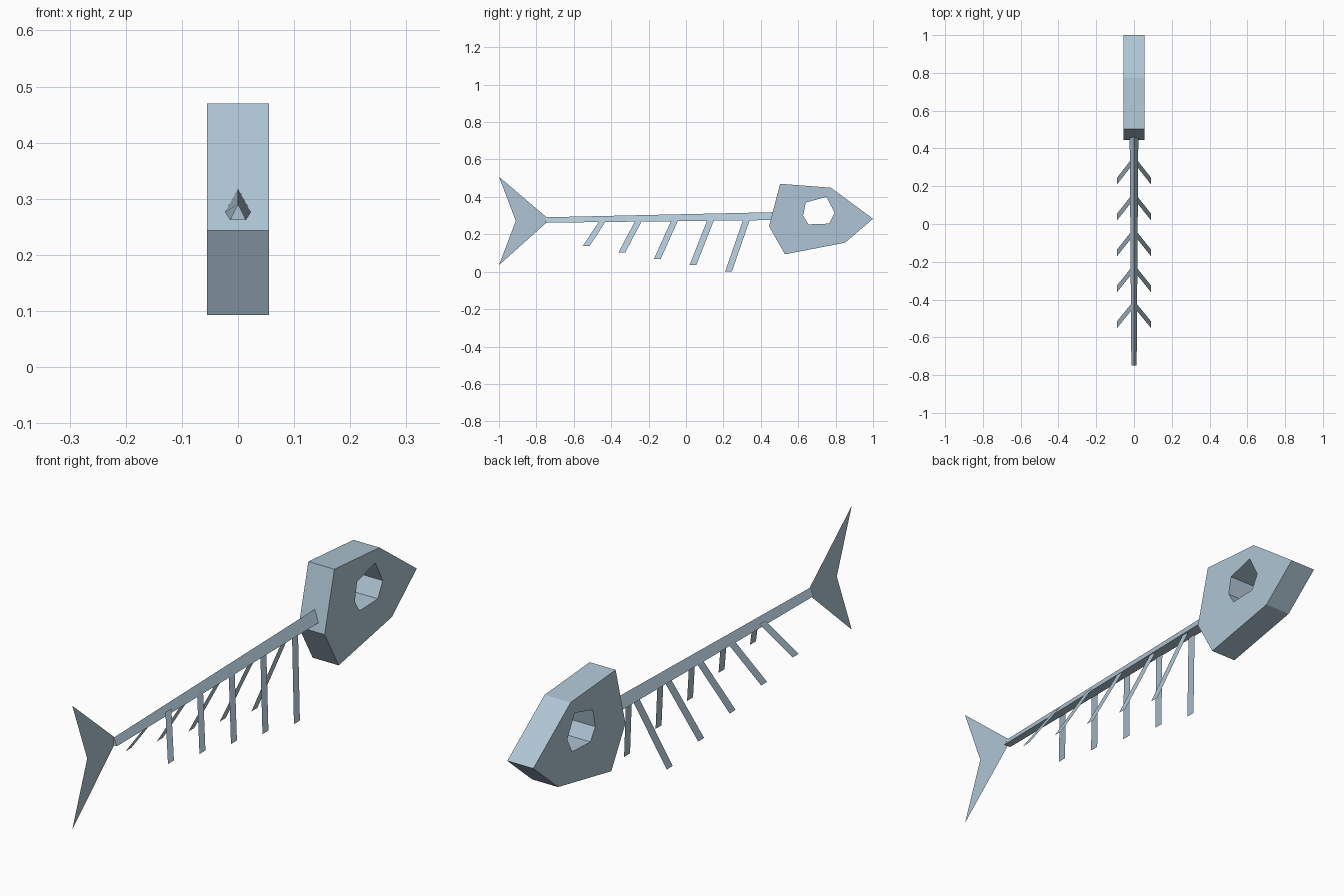
import bpy
import bmesh

cube = bpy.data.objects.get("Cube")
if cube:
    bpy.data.objects.remove(cube, do_unlink=True)

# Single bone colour
bone = bpy.data.materials.new("pale_blue_grey")
bone.use_nodes = True
colour = (0.43, 0.56, 0.66, 1)
bone.diffuse_color = colour
bone.node_tree.nodes["Principled BSDF"].inputs["Base Color"].default_value = colour


def finish(name, bm, solid=True):
    """Turn a bmesh into a flat-shaded named object."""
    if solid:
        bmesh.ops.recalc_face_normals(bm, faces=bm.faces[:])
    mesh = bpy.data.meshes.new(name)
    bm.to_mesh(mesh)
    bm.free()
    mesh.materials.append(bone)
    obj = bpy.data.objects.new(name, mesh)
    bpy.context.collection.objects.link(obj)
    return obj


def ring(bm, points):
    return [bm.verts.new(p) for p in points]


def bridge(bm, a, b):
    """Join two closed rings with quads."""
    n = len(a)
    for i in range(n):
        j = (i + 1) % n
        bm.faces.new((a[i], a[j], b[j], b[i]))


# Head: thick six-sided plate with an eye hole through it
outline = [(.444, .243), (.503, .47), (.775, .449), (1, .283), (.85, .155), (.529, .093)]
eye = [(.626, .30), (.64, .37), (.75, .40), (.795, .315), (.765, .257), (.655, .253)]
half = 0.055
bm = bmesh.new()
rings = [ring(bm, [(x, y, z) for y, z in loop])
         for loop, x in ((outline, half), (outline, -half), (eye, -half), (eye, half))]
for k in range(4):
    bridge(bm, rings[k], rings[(k + 1) % 4])
finish("head", bm)

# Spine: tapered triangular bar
bm = bmesh.new()
ends = [ring(bm, [(-w, y, low), (w, y, low), (0, y, top)])
        for y, w, low, top in ((-.75, .014, .262, .291), (.462, .023, .276, .318))]
bridge(bm, *ends)
for end in ends:
    bm.faces.new(end)
finish("spine", bm)

# Tail fin: thin sheet with a notched back edge
bm = bmesh.new()
top, upper, lower, bottom, notch = ring(bm, [
    (0, y, z) for y, z in ((-1, .508), (-.742, .288), (-.742, .266), (-1, .035), (-.91, .272))])
bm.faces.new((top, upper, lower, notch))
bm.faces.new((notch, lower, bottom))
finish("tail_fin", bm, solid=False)

# Ribs: mirrored pairs of thin strips, longer toward the head
width = 0.036
for i in range(5):
    root_y = -.458 + .191 * i
    tip_y = -.551 + .19 * i
    tip_z = .138 - .0345 * i
    for side, label in ((1, "left"), (-1, "right")):
        bm = bmesh.new()
        bm.faces.new(ring(bm, [(side * .014, root_y, .28), (side * .014, root_y + width, .28),
                               (side * .09, tip_y + width, tip_z), (side * .09, tip_y, tip_z)]))
        finish(f"rib_{label}_{i + 1}", bm, solid=False)
